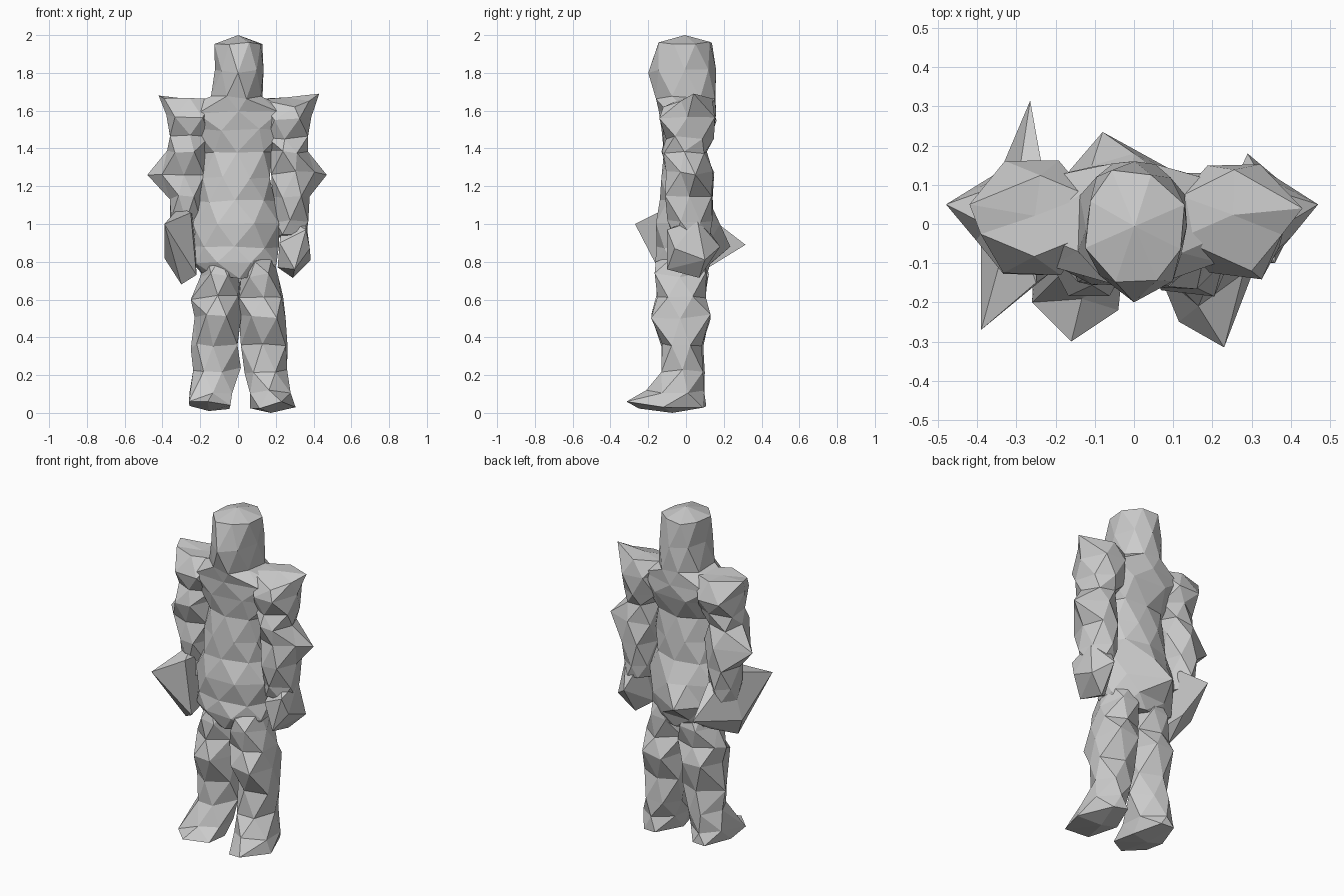
import bpy
import bmesh
import math
import random
from mathutils import Vector

cube = bpy.data.objects.get("Cube")
if cube:
    bpy.data.objects.remove(cube, do_unlink=True)

# One plain stone grey for the whole figure
grey = bpy.data.materials.new("stone_grey")
grey.use_nodes = True
colour = (0.6, 0.6, 0.6, 1)
grey.diffuse_color = colour
grey.node_tree.nodes["Principled BSDF"].inputs["Base Color"].default_value = colour


def finish(name, bm):
    """Turn a bmesh into a named grey object."""
    bmesh.ops.recalc_face_normals(bm, faces=bm.faces[:])
    mesh = bpy.data.meshes.new(name)
    bm.to_mesh(mesh)
    bm.free()
    mesh.materials.append(grey)
    bpy.context.collection.objects.link(bpy.data.objects.new(name, mesh))


def chiselled_block(name, points):
    """Flat-faced block wrapped tightly around a few corner points."""
    bm = bmesh.new()
    for point in points:
        bm.verts.new(point)
    hull = bmesh.ops.convex_hull(bm, input=bm.verts[:])
    loose = [e for e in hull["geom_interior"] if isinstance(e, bmesh.types.BMVert)]
    bmesh.ops.delete(bm, geom=loose, context="VERTS")
    finish(name, bm)


def unit_ring(sides, shifted):
    """Corners of a polygon scaled to fill the square from -1 to 1."""
    angles = [math.tau * (i + shifted / 2) / sides for i in range(sides)]
    xs = [math.cos(a) for a in angles]
    ys = [math.sin(a) for a in angles]
    return [(x / max(xs), y / max(ys)) for x, y in zip(xs, ys)]


def faceted_loft(name, rings, sides, caps, pulls=(), side=1, shift=0, rough=0.012, seed=1):
    """Loft triangles through rings (z, x min, x max, y min, y max), roughen, then pull out points."""
    rng = random.Random(seed)
    bm = bmesh.new()
    layers = []
    for k, (z, x0, x1, y0, y1) in enumerate(rings):
        layer = []
        for u, v in unit_ring(sides, k % 2):
            x = (x0 + x1) / 2 + u * (x1 - x0) / 2
            y = (y0 + y1) / 2 + v * (y1 - y0) / 2
            jitter = Vector([rng.uniform(-rough, rough) for _ in range(3)])
            co = Vector((x * side + shift, y, z)) + jitter
            co.z = max(co.z, rough)
            layer.append(bm.verts.new(co))
        layers.append(layer)

    # Staggered bands of triangles
    for k, (a, b) in enumerate(zip(layers, layers[1:])):
        for i in range(sides):
            j = (i + 1) % sides
            if k % 2 == 0:
                bm.faces.new((a[i], a[j], b[i]))
                bm.faces.new((a[j], b[j], b[i]))
            else:
                bm.faces.new((a[i], a[j], b[j]))
                bm.faces.new((a[i], b[j], b[i]))

    # Pointed caps at both ends
    for layer, z in zip((layers[0], layers[-1]), caps):
        centre = sum((v.co for v in layer), Vector()) / sides
        tip = bm.verts.new((centre.x, centre.y, z))
        for i in range(sides):
            bm.faces.new((layer[i], layer[(i + 1) % sides], tip))

    # Nearest corner moves to each chosen point
    for target in pulls:
        point = Vector(target)
        nearest = min(bm.verts, key=lambda v: (v.co - point).length)
        nearest.co = point
    finish(name, bm)


# Torso, sloping shoulders, thick neck and head in one piece
body_rings = [
    (.72, -.18, .18, -.13, .10),
    (.79, -.23, .20, -.16, .13),
    (.88, -.25, .21, -.16, .15),
    (1.0, -.24, .21, -.15, .14),
    (1.12, -.21, .19, -.14, .13),
    (1.25, -.18, .17, -.13, .12),
    (1.38, -.19, .19, -.12, .11),
    (1.5, -.24, .25, -.13, .14),
    (1.59, -.31, .31, -.15, .16),
    (1.67, -.14, .13, -.16, .16),
    (1.82, -.13, .13, -.19, .165),
    (1.96, -.12, .12, -.14, .13),
]
faceted_loft("torso_and_head", body_rings, 8, (.74, 2),
             [(-.08, .235, .88), (0, .18, 1.0), (0, -.2, 1.8)], rough=.009)

# Arms, from wrist to shoulder
arm_rings = [
    (.94, .20, .35, -.07, .12),
    (1.02, .20, .36, -.09, .14),
    (1.14, .19, .37, -.11, .13),
    (1.27, .18, .41, -.10, .14),
    (1.38, .18, .37, -.12, .10),
    (1.46, .15, .36, -.11, .14),
    (1.56, .12, .40, -.13, .16),
    (1.66, .12, .38, -.08, .13),
]
faceted_loft("left_arm", arm_rings, 6, (.92, 1.67),
             [(.47, .05, 1.26), (.43, .04, 1.69), (.30, -.12, 1.62)], seed=2)
faceted_loft("right_arm", arm_rings, 6, (.92, 1.66),
             [(-.48, .05, 1.26), (-.42, .05, 1.68), (-.38, -.02, 1.58)],
             side=-1, seed=3)

# Hands: a blunt fist on the left, a wide two-pointed wedge on the right
chiselled_block("left_hand", [
    (.36, -.10, .97), (.385, .10, .81), (.30, -.10, .76), (.29, .07, .715),
    (.21, 0, .77), (.29, .18, .88), (.38, -.06, .87), (.36, .06, 1.02),
    (.24, .07, 1.04), (.22, -.06, .90),
])
chiselled_block("right_hand", [
    (-.39, -.27, 1.0), (-.265, .315, .89), (-.30, -.07, .68), (-.39, .02, .82),
    (-.22, -.13, .73), (-.23, .12, 1.04), (-.31, .02, 1.09), (-.25, -.15, 1.06),
    (-.25, .12, .77),
])

# Legs, from sole to hip
leg_rings = [
    (.03, .07, .28, -.24, .10),
    (.11, .06, .27, -.20, .09),
    (.22, .04, .25, -.13, .09),
    (.36, .03, .25, -.12, .08),
    (.51, .01, .26, -.18, .12),
    (.62, .01, .24, -.15, .11),
    (.73, .02, .21, -.16, .11),
    (.83, .05, .18, -.12, .10),
]
faceted_loft("left_leg", leg_rings, 6, (0, .85),
             [(.23, -.315, .06), (.305, -.12, .03), (.09, -.16, .80),
              (.015, -.02, .36)], seed=4)
faceted_loft("right_leg", leg_rings, 6, (.01, .80),
             [(-.16, -.3, .06), (-.26, -.2, .06), (-.04, -.22, .04),
              (-.25, -.03, .6), (-.25, -.02, .34), (.015, -.02, .24)],
             side=-1, shift=.02, seed=5)
